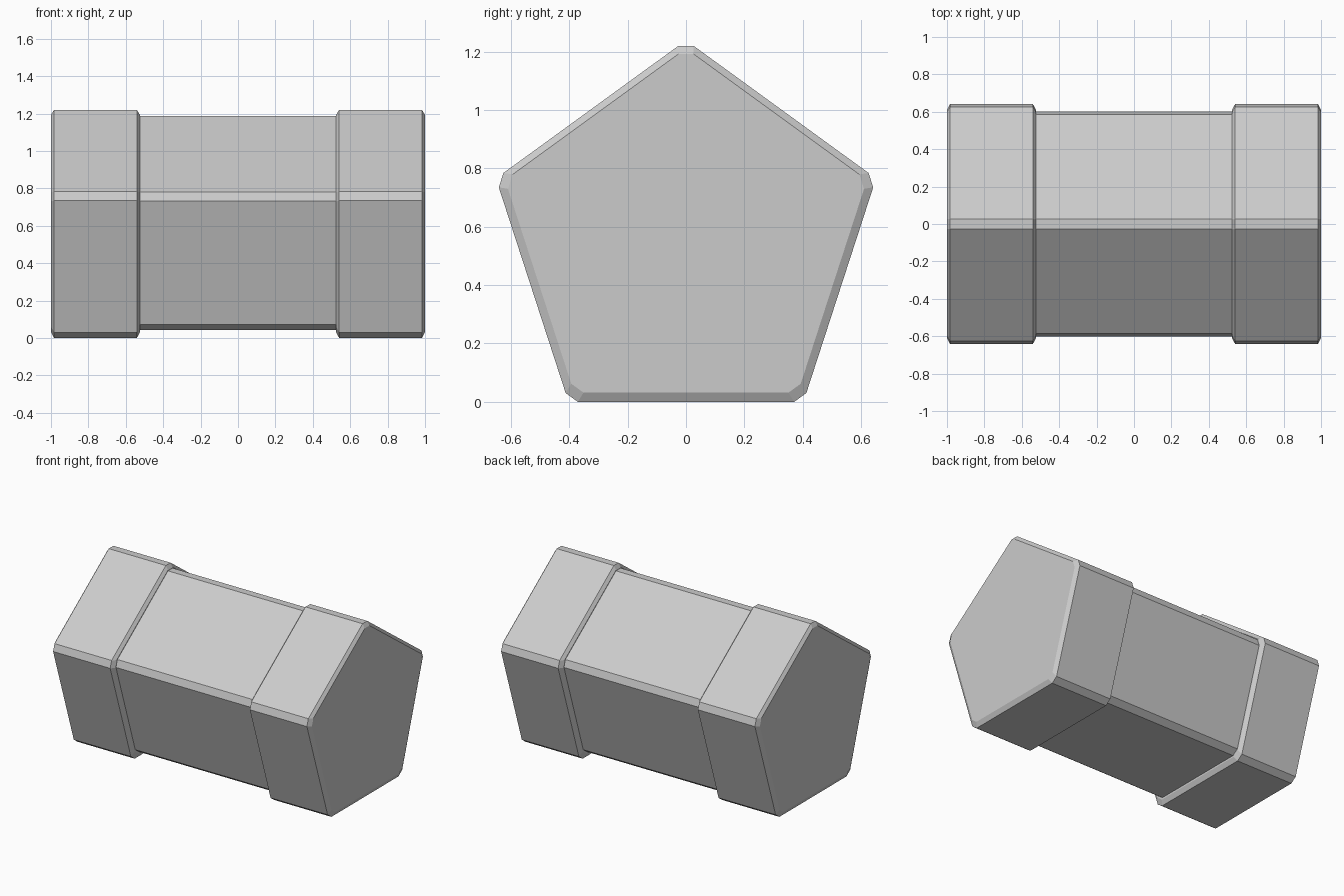
import bpy
import bmesh
from math import radians, sin, cos
from mathutils import Vector

cube = bpy.data.objects.get("Cube")
if cube:
    bpy.data.objects.remove(cube, do_unlink=True)

grey = bpy.data.materials.new("plain grey")
grey.use_nodes = True
colour = (0.6, 0.6, 0.6, 1)
grey.diffuse_color = colour
grey.node_tree.nodes["Principled BSDF"].inputs["Base Color"].default_value = colour

CUT = 0.032  # length trimmed from each side at every corner


def section(x, radius, centre):
    """Pentagon with clipped corners, point up, in the plane at x."""
    corners = [Vector((x, radius * sin(radians(72 * i)),
                       centre + radius * cos(radians(72 * i)))) for i in range(5)]
    points = []
    for i, corner in enumerate(corners):
        for other in (corners[i - 1], corners[(i + 1) % 5]):
            points.append(corner + (other - corner).normalized() * CUT)
    return points


def loft(name, sections):
    """Skin a row of sections and close both ends."""
    bm = bmesh.new()
    rings = [[bm.verts.new(p) for p in section(*s)] for s in sections]
    for a, b in zip(rings, rings[1:]):
        for i in range(len(a)):
            j = (i + 1) % len(a)
            bm.faces.new((a[i], a[j], b[j], b[i]))
    bm.faces.new(rings[0])
    bm.faces.new(rings[-1])
    bmesh.ops.recalc_face_normals(bm, faces=bm.faces)
    mesh = bpy.data.meshes.new(name)
    bm.to_mesh(mesh)
    bm.free()
    mesh.materials.append(grey)
    obj = bpy.data.objects.new(name, mesh)
    bpy.context.collection.objects.link(obj)


# Slimmer middle bar, running into both end blocks
loft("middle_bar", [(-0.8, 0.643, 0.563), (0.8, 0.643, 0.563)])

# Thicker end blocks with chamfered rims
FULL = (0.685, 0.554)
RIM = (0.652, 0.559)
for name, side in (("left_end_block", 1), ("right_end_block", -1)):
    loft(name, [(side * 1.0, *RIM), (side * 0.983, *FULL),
                (side * 0.541, *FULL), (side * 0.524, *RIM)])
